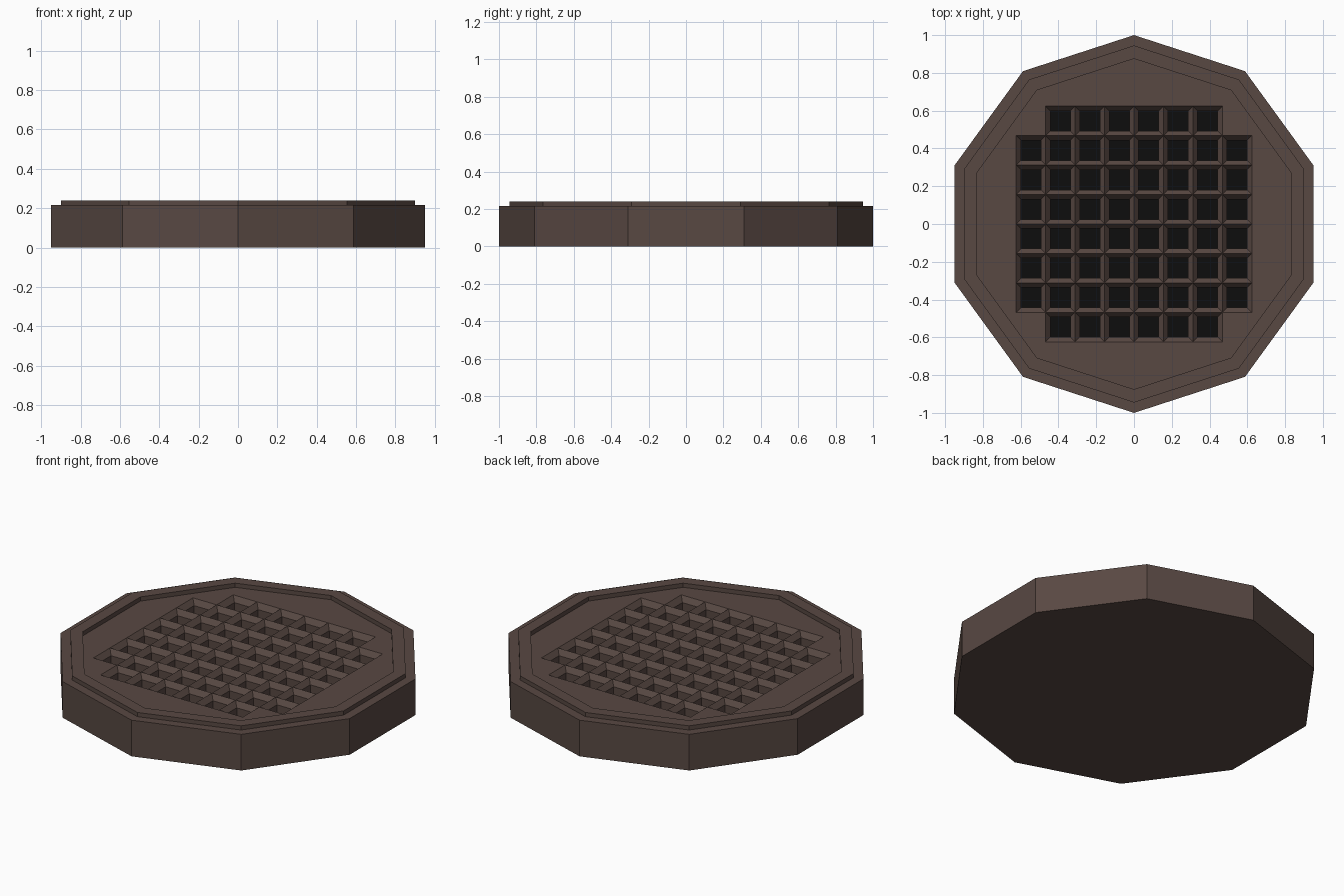
import bpy, bmesh, math
from mathutils import Vector

cube = bpy.data.objects.get("Cube")
if cube:
    bpy.data.objects.remove(cube, do_unlink=True)

SIDES = 10
DECK, LIP = 0.215, 0.24
PITCH, COUNT = 0.156, 8
HALF = PITCH * COUNT / 2


def material(name, rgb):
    m = bpy.data.materials.new(name)
    m.use_nodes = True
    m.diffuse_color = (*rgb, 1)
    bsdf = next(n for n in m.node_tree.nodes if n.type == 'BSDF_PRINCIPLED')
    bsdf.inputs["Base Color"].default_value = (*rgb, 1)
    return m


brown = material("dark brown", (0.098, 0.065, 0.055))
black = material("near black", (0.004, 0.004, 0.004))


def finish(bm, name, mats):
    mesh = bpy.data.meshes.new(name)
    bm.to_mesh(mesh)
    bm.free()
    for m in mats:
        mesh.materials.append(m)
    obj = bpy.data.objects.new(name, mesh)
    bpy.context.collection.objects.link(obj)
    return obj


def ring(bm, r, z):
    angles = [math.pi / 2 + i * math.tau / SIDES for i in range(SIDES)]
    return [bm.verts.new((r * math.cos(a), r * math.sin(a), z)) for a in angles]


def square(bm, x, y, half, z):
    corners = ((-1, -1), (1, -1), (1, 1), (-1, 1))
    return [bm.verts.new((x + sx * half, y + sy * half, z)) for sx, sy in corners]


def bridge(bm, a, b):
    n = len(a)
    for i in range(n):
        j = (i + 1) % n
        bm.faces.new((a[i], a[j], b[j], b[i]))


def loop_edges(bm, verts):
    edges = []
    for i, v in enumerate(verts):
        pair = (verts[i - 1], v)
        edges.append(bm.edges.get(pair) or bm.edges.new(pair))
    return edges


# Ten-sided body with a raised lip, and a deck left open for the grate
bm = bmesh.new()
profile = [(1, 0), (1, DECK), (0.945, DECK), (0.945, LIP), (0.875, LIP), (0.875, DECK)]
rings = [ring(bm, r, z) for r, z in profile]
bm.faces.new(rings[0][::-1])
for low, high in zip(rings, rings[1:]):
    bridge(bm, low, high)
s = HALF - PITCH
quarter = [(HALF, s), (s, s), (s, HALF)]
outline = []
for k in range(4):
    for x, y in quarter:
        for _ in range(k):
            x, y = -y, x
        outline.append((x, y))
# The side columns span six rows, and so do the end rows
hole = [bm.verts.new((x, y, DECK)) for x, y in outline]
bmesh.ops.triangle_fill(bm, use_beauty=True, use_dissolve=False, normal=Vector((0, 0, 1)),
                        edges=loop_edges(bm, rings[-1]) + loop_edges(bm, hole))
finish(bm, "drain_body", [brown])

# Grate cells: sloped ridges, straight walls and a black floor
bm = bmesh.new()
for i in range(COUNT):
    for j in range(COUNT):
        if i in (0, COUNT - 1) and j in (0, COUNT - 1):
            continue
        x, y = (-HALF + (k + 0.5) * PITCH for k in (i, j))
        top = square(bm, x, y, PITCH / 2, DECK)
        mid = square(bm, x, y, 0.053, DECK - 0.03)
        low = square(bm, x, y, 0.053, 0.08)
        bridge(bm, top, mid)
        bridge(bm, mid, low)
        bm.faces.new(low).material_index = 1
for f in bm.faces:
    centre = f.calc_center_median()
    if f.normal.z < 0:
        f.normal_flip()
bmesh.ops.remove_doubles(bm, verts=bm.verts[:], dist=0.0005)
bmesh.ops.recalc_face_normals(bm, faces=bm.faces[:])
for f in bm.faces:
    if f.material_index == 1 and f.normal.z < 0:
        bmesh.ops.reverse_faces(bm, faces=bm.faces[:])
        break
finish(bm, "grate_cells", [brown, black])
